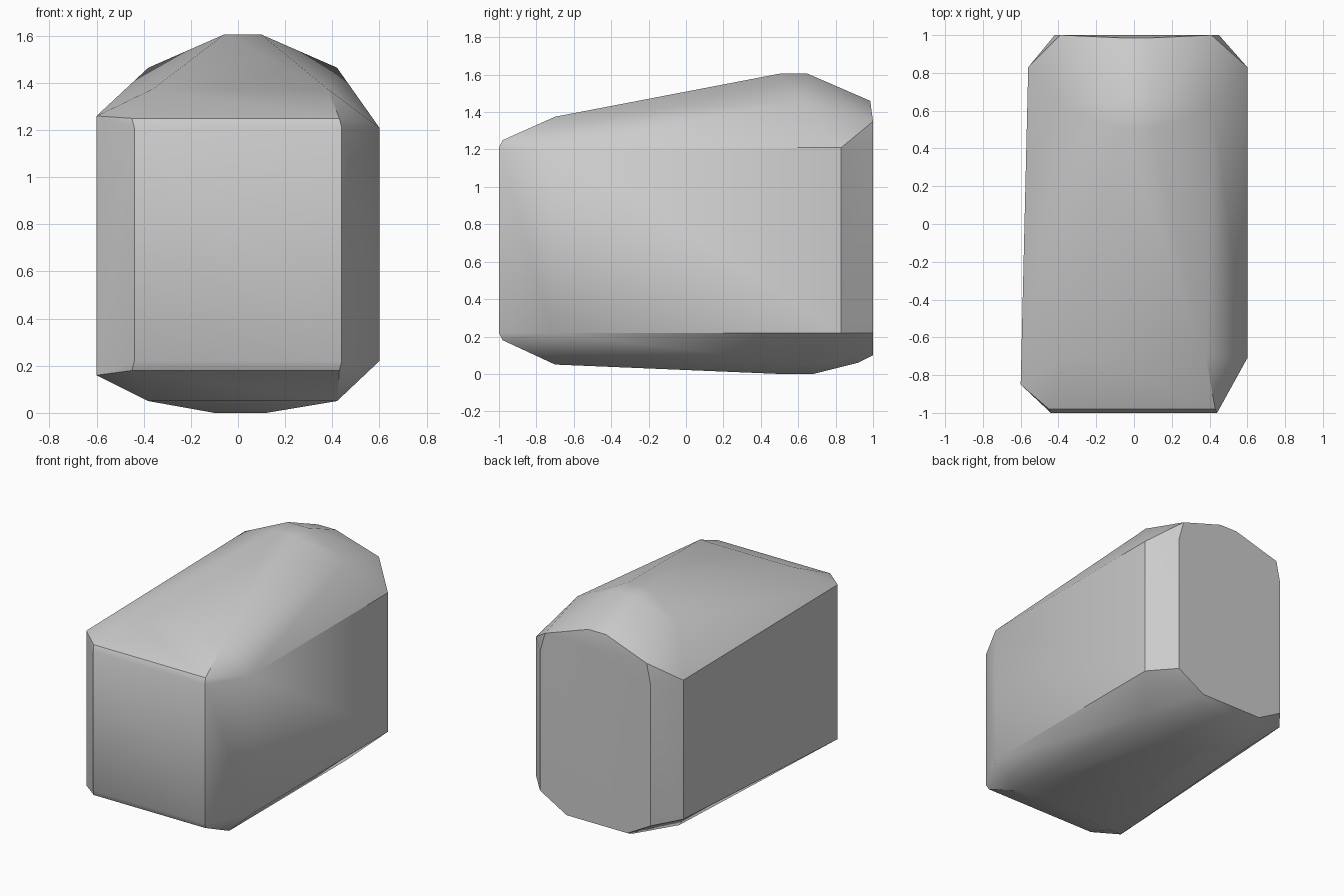
import bpy
import bmesh
import math

cube = bpy.data.objects.get("Cube")
if cube:
    bpy.data.objects.remove(cube)

grey = bpy.data.materials.new("plain_grey")
grey.use_nodes = True
color = (0.6, 0.6, 0.6, 1)
grey.diffuse_color = color
grey.node_tree.nodes["Principled BSDF"].inputs["Base Color"].default_value = color

bm = bmesh.new()


def bar(a, b, y, z):
    """Two corners at the same depth and height."""
    for x in (a, b):
        bm.verts.new((x, y, z))


def post(x, y, low, high):
    """Lower and upper corner of an upright edge."""
    for z in (low, high):
        bm.verts.new((x, y, z))


# Upright edges of the side walls
post(0.60, -0.71, 0.22, 1.21)
post(0.60, 0.83, 0.22, 1.21)
post(-0.60, -0.85, 0.16, 1.26)
post(-0.56, 0.83, 0.22, 1.21)

# Front panel with its narrow rounded lip
post(0.44, -1, 0.22, 1.21)
post(-0.44, -1, 0.22, 1.21)
post(0.43, -0.98, 0.18, 1.25)
post(-0.45, -0.98, 0.18, 1.25)

# Back panel with arched top
post(0.45, 1, 0.22, 1.21)
post(-0.42, 1, 0.20, 1.21)
bar(-0.39, 0.41, 1, 1.35)
bar(-0.06, 0.08, 0.985, 1.46)
bar(-0.24, 0.24, 1, 0.10)

# Sloping roof, rising towards the back
bar(-0.36, 0.38, -0.70, 1.375)
bar(-0.38, 0.42, 0.62, 1.465)
bar(-0.06, 0.10, 0.50, 1.605)
bar(-0.06, 0.10, 0.65, 1.605)

# Shallow belly
bar(-0.38, 0.42, -0.70, 0.05)
bar(-0.38, 0.42, 0.62, 0.05)
bar(-0.10, 0.12, 0.50, 0)
bar(-0.10, 0.12, 0.68, 0)
bar(-0.22, 0.22, 0.92, 0.06)

# Wrap the corners in one closed shell
hull = bmesh.ops.convex_hull(bm, input=bm.verts)
loose = {v for v in hull["geom_interior"] + hull["geom_unused"]
         if isinstance(v, bmesh.types.BMVert)}
bmesh.ops.delete(bm, geom=list(loose), context='VERTS')
bmesh.ops.dissolve_limit(bm, angle_limit=math.radians(0.5),
                         verts=bm.verts, edges=bm.edges)
bmesh.ops.recalc_face_normals(bm, faces=bm.faces)

mesh = bpy.data.meshes.new("faceted_block")
bm.to_mesh(mesh)
bm.free()
mesh.materials.append(grey)
block = bpy.data.objects.new("faceted_block", mesh)
bpy.context.collection.objects.link(block)

bpy.ops.object.select_all(action='DESELECT')
block.select_set(True)
bpy.context.view_layer.objects.active = block
bpy.ops.object.shade_smooth_by_angle(angle=math.radians(35))
